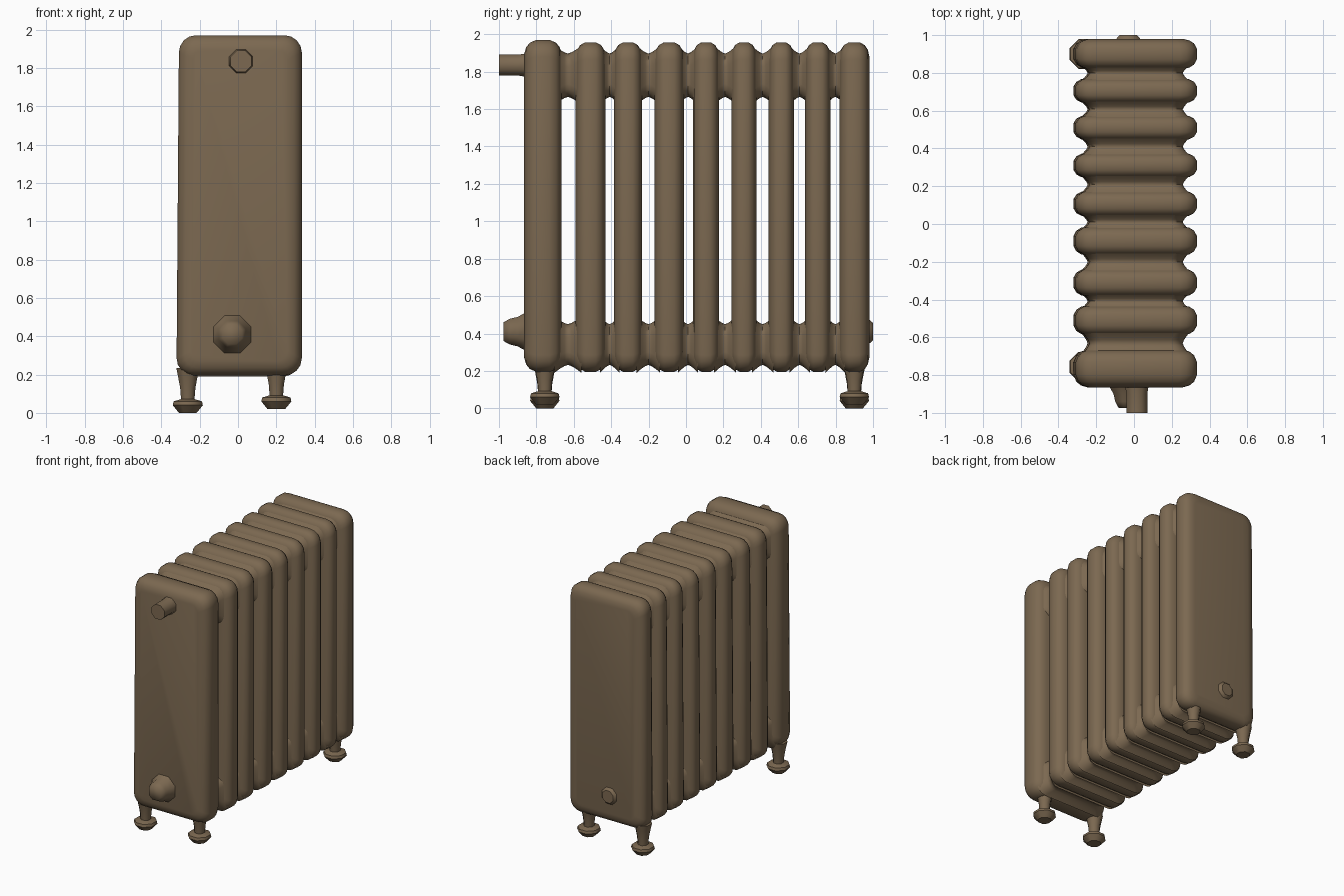
import bpy, bmesh, math
from mathutils import Vector

if "Cube" in bpy.data.objects:
    bpy.data.objects.remove(bpy.data.objects["Cube"])

paint = bpy.data.materials.new("aged brown paint")
paint.diffuse_color = (0.20, 0.14, 0.082, 1)
paint.use_nodes = True
paint.node_tree.nodes["Principled BSDF"].inputs["Base Color"].default_value = paint.diffuse_color


def finish(name, bm, angle=40):
    bmesh.ops.recalc_face_normals(bm, faces=bm.faces)
    mesh = bpy.data.meshes.new(name)
    bm.to_mesh(mesh)
    bm.free()
    mesh.materials.append(paint)
    ob = bpy.data.objects.new(name, mesh)
    bpy.context.collection.objects.link(ob)
    bpy.ops.object.select_all(action='DESELECT')
    ob.select_set(True)
    bpy.context.view_layer.objects.active = ob
    bpy.ops.object.shade_smooth_by_angle(angle=math.radians(angle))
    return ob


def rounded_rect(hw, z0, z1, r, seg=4):
    """Points (x, z) of a rounded rectangle centred on x = 0."""
    pts = []
    corners = [(hw - r, z1 - r), (r - hw, z1 - r), (r - hw, z0 + r), (hw - r, z0 + r)]
    for i, (cx, cz) in enumerate(corners):
        for k in range(seg + 1):
            a = math.pi / 2 * (i + k / seg)
            pts.append((cx + r * math.cos(a), cz + r * math.sin(a)))
    return pts


def loft(name, rings, angle=40):
    """Skin a list of equally long 3D rings and cap both ends."""
    bm = bmesh.new()
    vs = [[bm.verts.new(p) for p in ring] for ring in rings]
    n = len(vs[0])
    for a, b in zip(vs, vs[1:]):
        for i in range(n):
            bm.faces.new((a[i], a[(i + 1) % n], b[(i + 1) % n], b[i]))
    bm.faces.new(vs[0])
    bm.faces.new(vs[-1])
    return finish(name, bm, angle)


def lathe(name, profile, origin, along_y=False, sides=8, angle=40):
    """Turned part from (radius, distance) pairs, along z or along y."""
    rings = []
    for r, d in profile:
        ring = []
        for i in range(sides):
            a = 2 * math.pi * (i + 0.5) / sides
            u, v = r * math.cos(a), r * math.sin(a)
            ring.append(Vector(origin) + Vector((u, d, v) if along_y else (u, v, d)))
        rings.append(ring)
    return loft(name, rings, angle)


def lean(x, z):
    """The casting sits slightly right and narrows to the top on the left."""
    return x * (1 - 0.04 * (z - 0.2) / 1.76) + 0.006 if x < 0 else x + 0.006


# Sections: (centre y, half thickness)
sections = [(-0.765, 0.10), (-0.51, 0.08), (-0.31, 0.075), (-0.09, 0.078), (0.107, 0.07),
            (0.31, 0.068), (0.51, 0.068), (0.705, 0.068), (0.90, 0.08)]
slab = [(-1, 0.075), (-0.9, 0.04), (-0.7, 0.015), (-0.35, 0), (0.35, 0),
        (0.7, 0.015), (0.9, 0.04), (1, 0.075)]
for i, (cy, t) in enumerate(sections):
    top = 1.97 if i == 0 else 1.957
    rings = []
    for f, inset in slab:
        outline = rounded_rect(0.327 - inset, 0.195 + inset, top - inset, 0.09 - inset * 0.5)
        rings.append([(lean(x, z), cy + f * t, z) for x, z in outline])
    loft("section_%d" % (i + 1), rings, 60)

# Waisted hubs that flare smoothly into the neighbouring sections
for i, ((ya, ta), (yb, tb)) in enumerate(zip(sections, sections[1:])):
    for name, z0, z1 in (("upper_hub", 1.665, 1.897), ("lower_hub", 0.232, 0.45)):
        y0, y1 = ya + 0.62 * ta, yb - 0.62 * tb
        rings = []
        for k in range(9):
            s = k / 4 - 1
            g = 0.042 * abs(s) ** 1.4
            rings.append([(lean(x, z), y0 + (y1 - y0) * k / 8, z) for x, z in
                          rounded_rect(0.252 + 1.2 * g, z0 - g, z1 + g, 0.07)])
        loft("%s_%d" % (name, i + 1), rings, 60)

# Four feet under the end sections
foot = [(0.05, 0.0), (0.085, 0.04), (0.08, 0.06), (0.038, 0.072), (0.043, 0.13),
        (0.055, 0.19), (0.065, 0.235)]
for end, y in (("front", -0.755), ("back", 0.90)):
    for side, x in (("left", -0.262), ("right", 0.20)):
        lift = 0.02 if side == "right" else 0.0
        lathe("%s_%s_foot" % (end, side), foot, (x, y, lift), angle=50)

# Pipe stubs on the front, plug on the back
lathe("upper_pipe_stub", [(0.06, -1.0), (0.06, -0.90), (0.07, -0.84)], (0.015, 0, 1.835), True,
      angle=50)
lathe("lower_valve_stub", [(0.055, -0.975), (0.075, -0.94), (0.085, -0.90), (0.115, -0.85)],
      (-0.03, 0, 0.41), True, angle=70)
lathe("back_plug", [(0.085, 0.95), (0.065, 0.985), (0.05, 1.0)], (-0.03, 0, 0.41), True)
